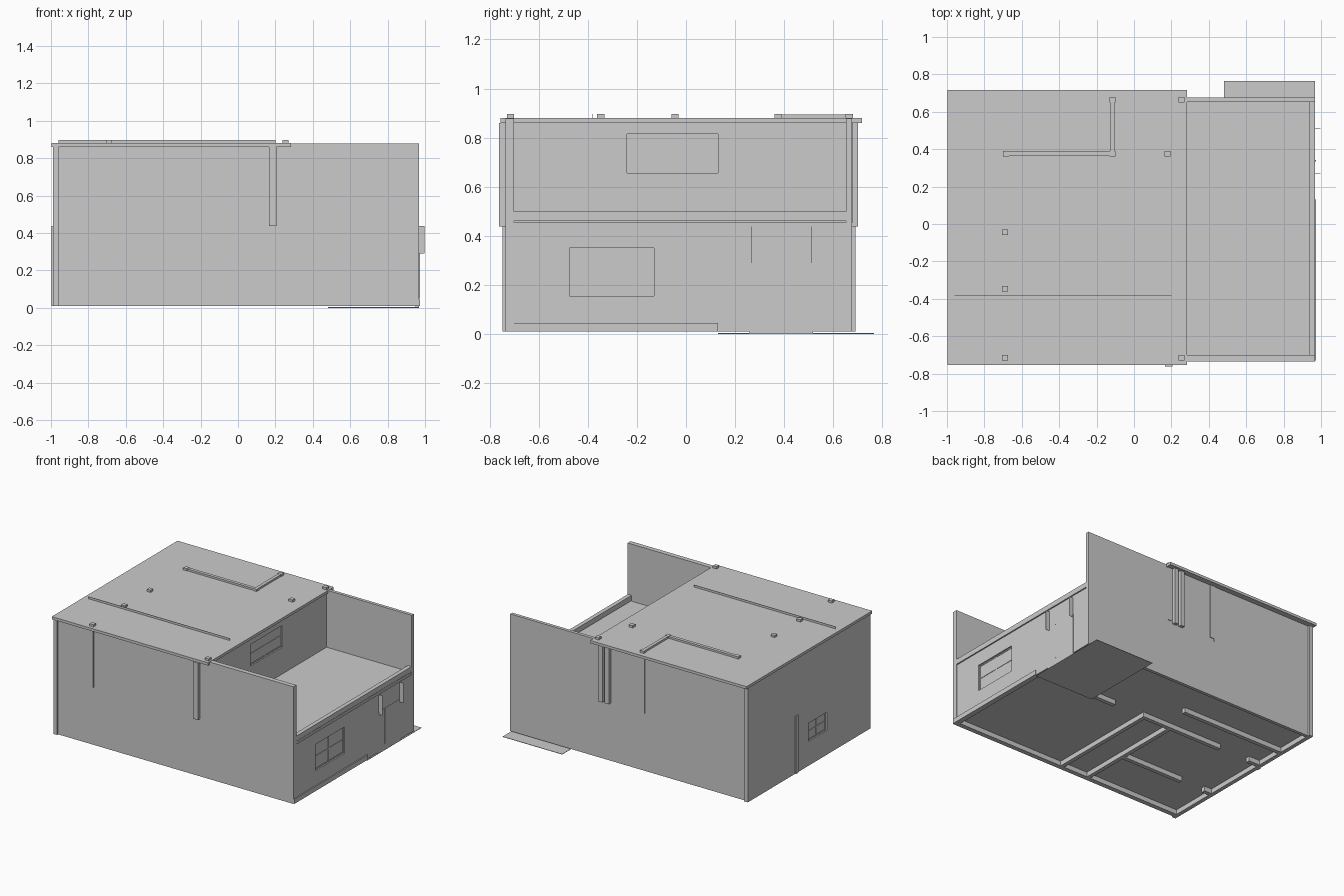
import bpy


def box(name, x0, x1, y0, y1, z0, z1):
    """Axis-aligned block from its limits."""
    v = [(x, y, z) for x in (x0, x1) for y in (y0, y1) for z in (z0, z1)]
    f = [(0, 1, 3, 2), (4, 6, 7, 5), (0, 4, 5, 1), (2, 3, 7, 6), (0, 2, 6, 4), (1, 5, 7, 3)]
    me = bpy.data.meshes.new(name)
    me.from_pydata(v, [], f)
    ob = bpy.data.objects.new(name, me)
    bpy.context.collection.objects.link(ob)
    return ob


def window_wall(name, x0, x1, y0, y1, z0, z1, wy0, wy1, wz0, wz1):
    """Wall facing x with a framed four-pane window."""
    box(name + "_wall_side_a", x0, x1, y0, wy0, z0, z1)
    box(name + "_wall_side_b", x0, x1, wy1, y1, z0, z1)
    box(name + "_wall_below", x0, x1, wy0, wy1, z0, wz0)
    box(name + "_wall_above", x0, x1, wy0, wy1, wz1, z1)
    xm, ym, zm, t = (x0 + x1) / 2, (wy0 + wy1) / 2, (wz0 + wz1) / 2, 0.008
    a, b = xm - 0.005, xm + 0.005
    box(name + "_glass", xm - 0.002, xm + 0.002, wy0, wy1, wz0, wz1)
    for i, y in enumerate((wy0 + t / 2, ym, wy1 - t / 2)):
        box(f"{name}_window_stile_{i}", a, b, y - t / 2, y + t / 2, wz0, wz1)
    for i, z in enumerate((wz0 + t / 2, zm, wz1 - t / 2)):
        box(f"{name}_window_rail_{i}", a, b, wy0, wy1, z - t / 2, z + t / 2)


# Long side walls, full height
box("front_wall", -0.97, 0.968, -0.735, -0.70, 0.01, 0.878)
box("back_wall", -0.97, 0.968, 0.652, 0.676, 0.01, 0.878)

# Walls with windows
window_wall("left", -0.99, -0.96, -0.747, 0.69, 0.01, 0.86, -0.235, -0.02, 0.19, 0.325)
window_wall("right", 0.936, 0.966, -0.70, 0.652, 0.01, 0.437, -0.475, -0.13, 0.155, 0.35)
window_wall("upper", 0.24, 0.27, -0.70, 0.652, 0.45, 0.86, -0.24, 0.13, 0.655, 0.815)

# Floors, parapet and roof
box("ground_floor", -0.96, 0.936, -0.70, 0.652, 0.045, 0.05)
box("upper_floor", -0.96, 0.963, -0.70, 0.652, 0.437, 0.455)
box("parapet", 0.936, 0.967, -0.70, 0.652, 0.46, 0.498)
box("roof", -0.998, 0.283, -0.755, 0.717, 0.86, 0.88)

# Entrance: pad, door, canopy brackets, plinth
box("entrance_pad", 0.48, 0.968, 0.13, 0.765, 0.0, 0.003)
box("door", 0.95, 0.968, 0.257, 0.518, 0.003, 0.31)
box("door_handle_strip", 0.968, 0.972, 0.335, 0.341, 0.05, 0.31)
for i, y in enumerate((0.268, 0.512)):
    box(f"door_bracket_{i}", 0.966, 0.998, y - 0.001, y + 0.001, 0.29, 0.437)
box("right_plinth", 0.966, 0.974, -0.73, 0.13, 0.01, 0.045)

# Ground-floor partitions, reaching below the floor
partitions = [(-0.96, -0.12, 0.36, 0.39), (-0.62, 0.055, 0.135, 0.165),
              (0.30, 0.55, 0.135, 0.165), (-0.96, -0.87, 0.135, 0.165),
              (0.025, 0.055, -0.70, 0.135), (-0.205, -0.175, -0.70, 0.135),
              (-0.70, -0.205, -0.365, -0.335), (-0.96, -0.90, -0.365, -0.335)]
for i, p in enumerate(partitions):
    box(f"partition_{i}", *p, 0.01, 0.437)
box("left_post", -0.997, -0.96, 0.105, 0.135, 0.01, 0.437)

# Upper-floor posts poking through the roof
posts = [(-0.69, -0.715), (-0.69, -0.347), (-0.69, -0.045), (-0.685, 0.375), (-0.115, 0.375),
         (-0.115, 0.665), (0.18, 0.375), (0.255, -0.715), (0.255, 0.665)]
for i, (x, y) in enumerate(posts):
    box(f"post_{i}", x - 0.016, x + 0.016, y - 0.015, y + 0.015, 0.455, 0.896)

# Low wall tops showing on the roof
box("roof_strip_front", -0.96, 0.20, -0.381, -0.379, 0.875, 0.896)
box("roof_strip_back", -0.685, -0.115, 0.363, 0.387, 0.875, 0.894)
box("roof_strip_cross", -0.127, -0.103, 0.375, 0.665, 0.875, 0.894)

# Pilasters on the outer walls
box("front_pilaster_thin", -0.693, -0.668, -0.742, -0.735, 0.437, 0.86)
box("front_pilaster", 0.165, 0.205, -0.762, -0.735, 0.437, 0.86)
for i, x in enumerate((0.16, 0.213)):
    box(f"back_pilaster_{i}", x - 0.017, x + 0.017, 0.676, 0.70, 0.437, 0.86)
box("back_pilaster_thin", -0.137, -0.131, 0.676, 0.682, 0.437, 0.86)
